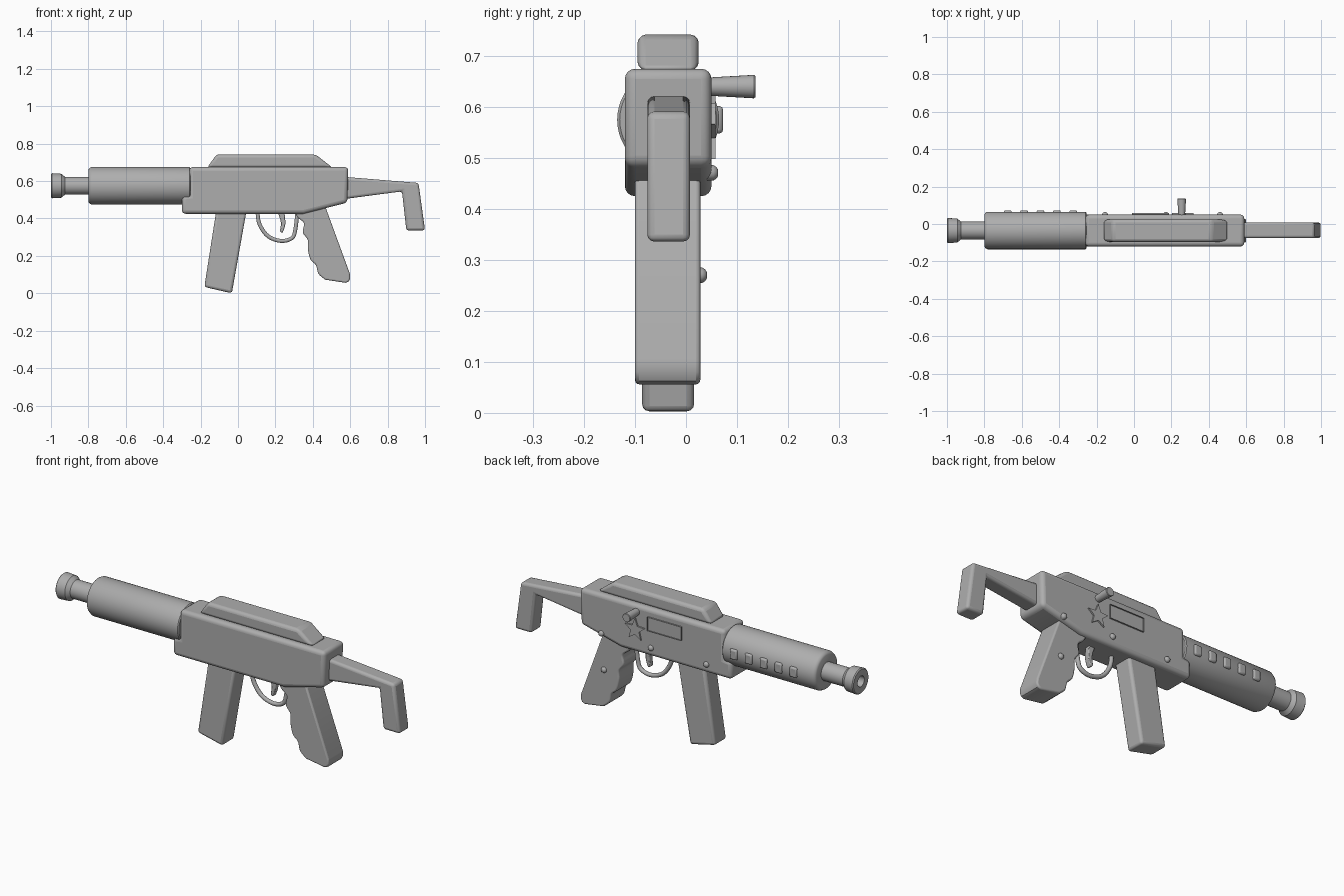
import bpy, bmesh, math
from mathutils import Matrix, Vector

cube = bpy.data.objects.get("Cube")
if cube:
    bpy.data.objects.remove(cube, do_unlink=True)

MID = -0.035     # centre plane in y
AXIS = 0.575     # barrel height
SIDE = 0.05      # detailed side of the receiver

grey = bpy.data.materials.new("plain grey")
grey.use_nodes = True
COLOUR = (0.42, 0.42, 0.42, 1)
grey.diffuse_color = COLOUR
grey.node_tree.nodes["Principled BSDF"].inputs["Base Color"].default_value = COLOUR


def finish(name, bm, bevel=0, limit=30, segments=3):
    """Turn a bmesh into a smooth-shaded object with rounded edges."""
    bmesh.ops.recalc_face_normals(bm, faces=bm.faces)
    mesh = bpy.data.meshes.new(name)
    bm.to_mesh(mesh)
    bm.free()
    mesh.materials.append(grey)
    ob = bpy.data.objects.new(name, mesh)
    bpy.context.collection.objects.link(ob)
    bpy.ops.object.select_all(action='DESELECT')
    ob.select_set(True)
    bpy.context.view_layer.objects.active = ob
    if bevel:
        mod = ob.modifiers.new("rounding", 'BEVEL')
        mod.width = bevel
        mod.segments = segments
        mod.limit_method = 'ANGLE'
        mod.angle_limit = math.radians(limit)
    bpy.ops.object.shade_smooth_by_angle(angle=math.radians(35))
    return ob


def slab(name, outline, y0, y1, bevel=0, limit=30, segments=3):
    """Extrude an x-z outline from y0 to y1."""
    bm = bmesh.new()
    face = bm.faces.new([bm.verts.new((x, y0, z)) for x, z in outline])
    res = bmesh.ops.extrude_face_region(bm, geom=[face])
    verts = [v for v in res["geom"] if isinstance(v, bmesh.types.BMVert)]
    bmesh.ops.translate(bm, verts=verts, vec=(0, y1 - y0, 0))
    return finish(name, bm, bevel, limit, segments)


def lathe(name, profile, origin, axis='X', sides=48):
    """Spin (along, radius) points around an axis; zero radius closes the end."""
    bm = bmesh.new()
    verts = [bm.verts.new((a, r, 0)) for a, r in profile]
    edges = [bm.edges.new(pair) for pair in zip(verts, verts[1:])]
    bmesh.ops.spin(bm, geom=verts + edges, cent=(0, 0, 0), axis=(1, 0, 0),
                   angle=math.tau, steps=sides)
    bmesh.ops.remove_doubles(bm, verts=bm.verts, dist=0.0001)
    if axis == 'Y':
        bmesh.ops.rotate(bm, verts=bm.verts, matrix=Matrix.Rotation(math.pi / 2, 3, 'Z'))
    bmesh.ops.translate(bm, verts=bm.verts, vec=origin)
    return finish(name, bm)


def smooth_path(points, steps=5):
    """Catmull-Rom interpolation through x-z points."""
    pts = [Vector(p) for p in points]
    pts = [2 * pts[0] - pts[1]] + pts + [2 * pts[-1] - pts[-2]]
    out = []
    for a, b, c, d in zip(pts, pts[1:], pts[2:], pts[3:]):
        for i in range(steps):
            t = i / steps
            out.append(0.5 * (2 * b + (c - a) * t + (2 * a - 5 * b + 4 * c - d) * t * t
                              + (3 * b - a - 3 * c + d) * t ** 3))
    return [tuple(p) for p in out + [pts[-2]]]


# Receiver with a step that cradles the handguard
slab("receiver", [(-0.26, 0.675), (0.59, 0.675), (0.585, 0.485), (0.35, 0.425),
                  (-0.3, 0.425), (-0.3, 0.52), (-0.26, 0.525)],
     -0.12, SIDE, 0.022, 20, 4)

# Raised top cover
slab("top_cover", [(-0.165, 0.672), (-0.115, 0.742), (0.415, 0.742), (0.505, 0.672)],
     -0.095, 0.025, 0.016)

# Handguard and barrel
lathe("handguard", [(-0.8, 0), (-0.8, 0.085), (-0.795, 0.094), (-0.783, 0.1),
                    (-0.26, 0.1), (-0.255, 0.095), (-0.255, 0)], (0, MID, AXIS))
lathe("barrel", [(-0.78, 0), (-0.78, 0.048), (-0.925, 0.048), (-0.945, 0.064),
                 (-0.995, 0.067), (-1.0, 0.062), (-1.0, 0.028), (-0.93, 0.026),
                 (-0.93, 0)], (0, MID, AXIS))

# Row of vent blocks along the handguard
for i in range(5):
    x = -0.675 + i * 0.0875
    slab(f"vent_block_{i + 1}", [(x - 0.021, AXIS - 0.027), (x + 0.021, AXIS - 0.027),
                                 (x + 0.021, AXIS + 0.027), (x - 0.021, AXIS + 0.027)],
         0.04, 0.073, 0.008, 30, 2)

# Angled shoulder stock
slab("stock", [(0.575, 0.622), (0.965, 0.59), (1.0, 0.336), (0.9, 0.336),
               (0.877, 0.545), (0.575, 0.505)], -0.076, 0.008, 0.014)

# Magazine
slab("magazine", [(-0.115, 0.45), (0.047, 0.45), (-0.033, 0.0), (-0.18, 0.034)],
     -0.086, 0.016, 0.014)

# Grip with finger waves on its front edge
waves = smooth_path([(0.3, 0.44), (0.32, 0.405), (0.352, 0.375), (0.347, 0.325),
                     (0.373, 0.285), (0.374, 0.235), (0.388, 0.18), (0.417, 0.15),
                     (0.43, 0.105), (0.465, 0.073)])
slab("grip", waves + [(0.575, 0.056), (0.592, 0.063), (0.6, 0.08), (0.598, 0.105),
                      (0.468, 0.46), (0.31, 0.46)], -0.1, 0.028, 0.014, 50)

# Trigger guard as a round bent rod
curve = bpy.data.curves.new("trigger_guard", 'CURVE')
curve.dimensions = '3D'
curve.bevel_depth = 0.011
curve.bevel_resolution = 3
path = smooth_path([(0.103, 0.44), (0.115, 0.37), (0.16, 0.306), (0.23, 0.28),
                    (0.29, 0.297), (0.308, 0.35), (0.318, 0.44)], 6)
spline = curve.splines.new('POLY')
spline.points.add(len(path) - 1)
for point, (x, z) in zip(spline.points, path):
    point.co = (x, MID, z, 1)
curve.materials.append(grey)
bpy.context.collection.objects.link(bpy.data.objects.new("trigger_guard", curve))

# Curved trigger
trigger_front = smooth_path([(0.21, 0.44), (0.229, 0.38), (0.224, 0.33)], 4)
trigger_back = smooth_path([(0.238, 0.322), (0.253, 0.37), (0.248, 0.44)], 4)
slab("trigger", trigger_front + trigger_back, MID - 0.014, MID + 0.014, 0.004, 50, 2)

# Charging handle, wider at its outer end
lathe("charging_handle", [(-0.02, 0), (-0.02, 0.017), (0.083, 0.023), (0.086, 0.021),
                          (0.086, 0)], (0.255, SIDE, 0.64), 'Y', 24)

# Side panel: a thin plate with a raised rim
px, pz, pw, ph = 0.088, 0.597, 0.1, 0.036
bm = bmesh.new()
panel = bm.faces.new([bm.verts.new((px + sx * pw, SIDE + 0.008, pz + sz * ph))
                      for sx, sz in ((-1, -1), (1, -1), (1, 1), (-1, 1))])
bmesh.ops.inset_individual(bm, faces=[panel], thickness=0.006)
bmesh.ops.inset_individual(bm, faces=[panel], thickness=0.001)
bmesh.ops.translate(bm, verts=panel.verts, vec=(0, -0.006, 0))
rim = [e for e in bm.edges if e.is_boundary]
skirt = bmesh.ops.extrude_edge_only(bm, edges=rim)["geom"]
bmesh.ops.translate(bm, verts=[v for v in skirt if isinstance(v, bmesh.types.BMVert)],
                    vec=(0, -0.012, 0))
finish("side_panel", bm)

# Five-pointed star plate
star = []
for i in range(10):
    radius = 0.026 if i % 2 else 0.06
    turn = math.tau * i / 10
    star.append((0.26 + radius * math.sin(turn), 0.547 + radius * math.cos(turn)))
slab("star_plate", star, SIDE - 0.001, SIDE + 0.008)

# Screws on the receiver and grip
dome = [(-0.01, 0), (-0.01, 0.015), (0.004, 0.015), (0.01, 0.011), (0.013, 0.006), (0.013, 0)]
for name, x, y, z in (("front_screw", -0.155, SIDE, 0.471), ("middle_screw", 0.17, SIDE, 0.471),
                      ("rear_screw", 0.46, SIDE, 0.471), ("grip_screw", 0.46, 0.028, 0.27)):
    lathe(name, dome, (x, y, z), 'Y', 20)
